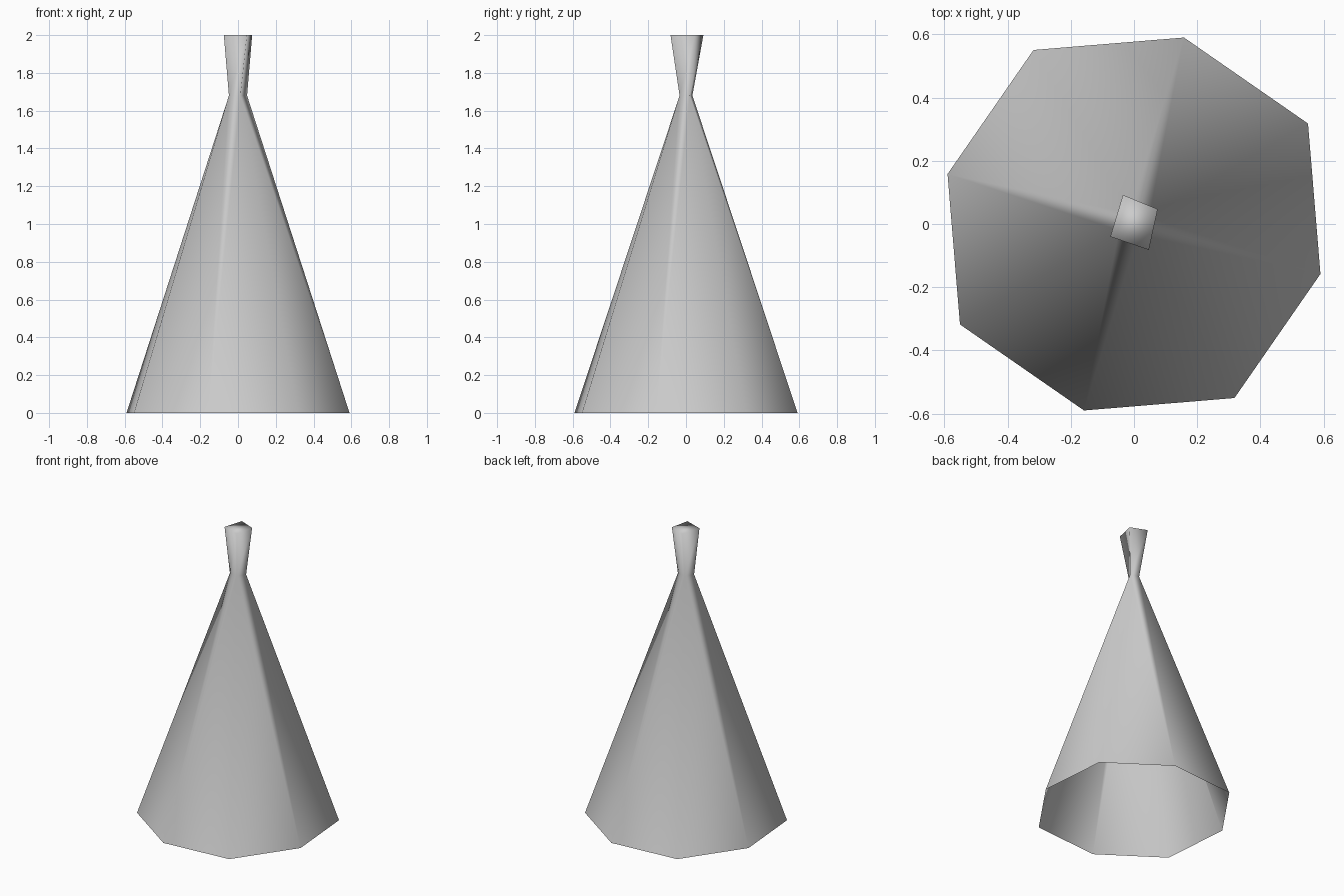
import bpy
import bmesh
from math import cos, sin, radians

cube = bpy.data.objects.get("Cube")
if cube:
    bpy.data.objects.remove(cube, do_unlink=True)

# Single plain grey
grey = bpy.data.materials.new("plain grey")
grey.use_nodes = True
colour = (0.6, 0.6, 0.6, 1)
grey.diffuse_color = colour
grey.node_tree.nodes["Principled BSDF"].inputs["Base Color"].default_value = colour

bm = bmesh.new()


def ring(points, z):
    return [bm.verts.new((x, y, z)) for x, y in points]


# Eight-sided open foot, slightly wider at every second corner
foot = ring([(r * cos(radians(30 + 45 * i)), r * sin(radians(30 + 45 * i)))
             for i, r in enumerate([0.636, 0.611] * 4)], 0)

# Four-sided pinched neck and flared tip
neck = ring([(0.048, 0.02), (-0.013, 0.034), (-0.048, -0.02), (0.013, -0.034)], 1.68)
tip = ring([(0.075, 0.047), (-0.035, 0.092), (-0.075, -0.04), (0.047, -0.082)], 2)

for i in range(4):
    j = (i + 1) % 4
    a, b, c = foot[2 * i], foot[2 * i + 1], foot[2 * j]
    # Skirt: three triangles gather two foot sides into one neck side
    bm.faces.new((a, b, neck[i]))
    bm.faces.new((b, neck[j], neck[i]))
    bm.faces.new((b, c, neck[j]))
    # Flared top
    bm.faces.new((neck[i], neck[j], tip[j], tip[i]))

# Cap over the tip
bm.faces.new(tip)

for face in bm.faces:
    face.smooth = True

mesh = bpy.data.meshes.new("tapered_cone")
bm.to_mesh(mesh)
bm.free()
mesh.materials.append(grey)
cone = bpy.data.objects.new("tapered_cone", mesh)
bpy.context.scene.collection.objects.link(cone)
